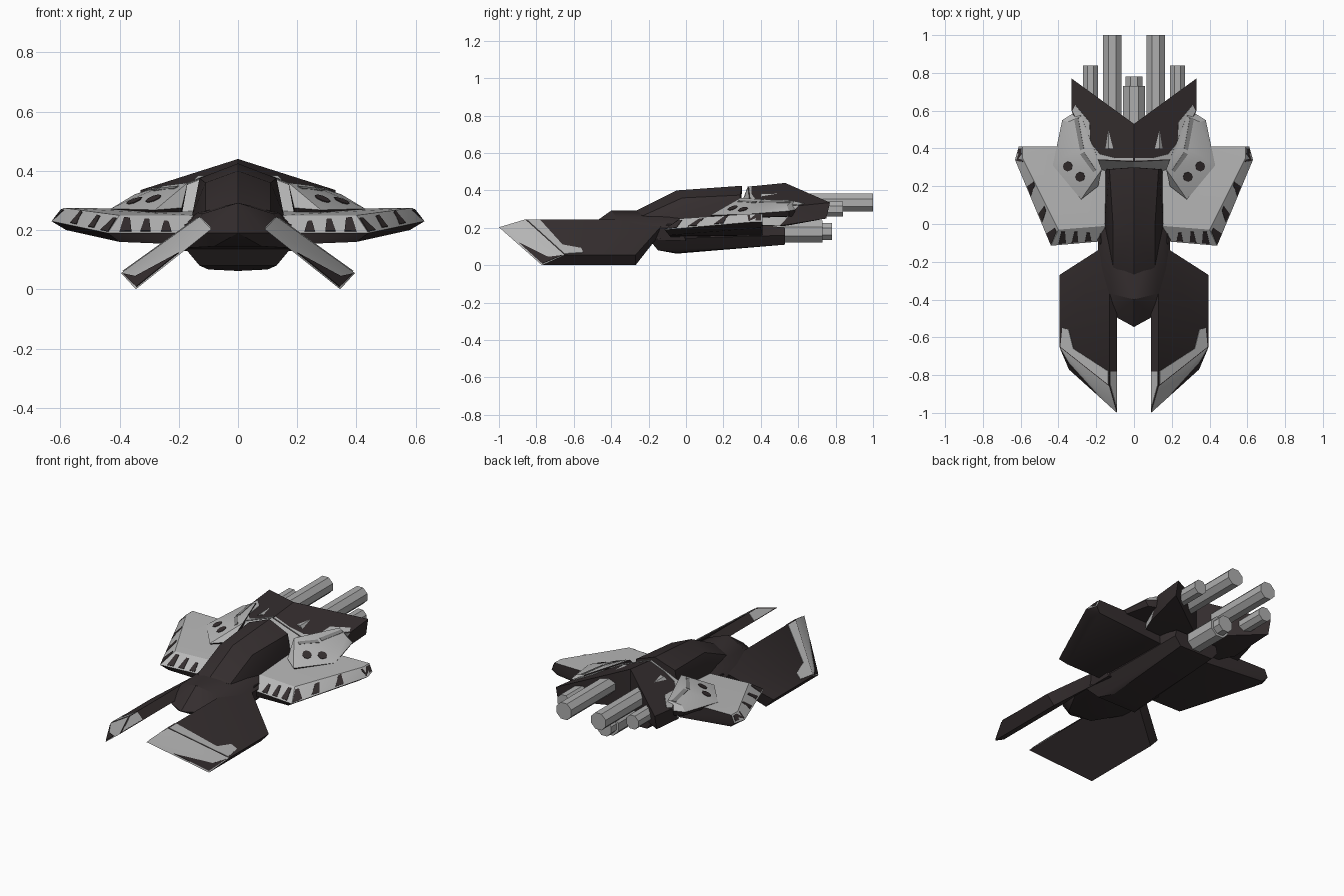
import bpy, bmesh, math
from mathutils import Vector, Matrix
from mathutils.bvhtree import BVHTree


def material(name, c):
    m = bpy.data.materials.new(name)
    m.diffuse_color = (*c, 1)
    return m


DARK = material("dark_brown_hull", (0.035, 0.027, 0.028))
LIGHT = material("light_grey_paint", (0.48, 0.48, 0.48))
MID = material("mid_grey_paint", (0.24, 0.24, 0.24))
METAL = material("engine_metal", (0.42, 0.42, 0.42))


def finish(name, bm, mats, mirror, smooth=True):
    me = bpy.data.meshes.new(name)
    bm.to_mesh(me)
    bm.free()
    ob = bpy.data.objects.new(name, me)
    bpy.context.collection.objects.link(ob)
    for m in mats:
        me.materials.append(m)
    if mirror:
        ob.modifiers.new("mirror", 'MIRROR').use_clip = False
    if smooth:
        bpy.ops.object.select_all(action='DESELECT')
        bpy.context.view_layer.objects.active = ob
        ob.select_set(True)
        bpy.ops.object.shade_smooth_by_angle(angle=math.radians(28))
    return ob


def shell(name, pts, mirror=False, sym=False, paint=None):
    """Faceted convex part; faces whose normal meets the paint rule go light."""
    if sym:
        pts = pts + [(-x, y, z) for x, y, z in pts if x > 0]
    bm = bmesh.new()
    for p in pts:
        bm.verts.new(p)
    r = bmesh.ops.convex_hull(bm, input=bm.verts[:])
    loose = [v for v in bm.verts if not v.link_faces]
    bmesh.ops.delete(bm, geom=loose, context='VERTS')
    bmesh.ops.dissolve_limit(bm, angle_limit=math.radians(1.5),
                             verts=bm.verts[:], edges=bm.edges[:])
    bmesh.ops.recalc_face_normals(bm, faces=bm.faces[:])
    bm.normal_update()
    for f in bm.faces:
        f.material_index = 1 if paint and paint(f.normal) else 0
    tree = BVHTree.FromBMesh(bm)
    finish(name, bm, [DARK, LIGHT] if paint else [DARK], mirror)
    return tree


def decal(name, tree, outline, mat):
    """Thin painted plate dropped from above on to a part, mirrored."""
    hits = [tree.ray_cast(Vector((x, y, 2)), Vector((0, 0, -1))) for x, y in outline]
    hits = [h for h in hits if h[0] is not None]
    if len(hits) < 3:
        return
    bm = bmesh.new()
    up = [bm.verts.new(h[0] + h[1] * 0.003) for h in hits]
    lo = [bm.verts.new(h[0] - h[1] * 0.004) for h in hits]
    bm.faces.new(up)
    bm.faces.new(lo[::-1])
    n = len(up)
    for i in range(n):
        j = (i + 1) % n
        bm.faces.new((up[i], lo[i], lo[j], up[j]))
    bmesh.ops.recalc_face_normals(bm, faces=bm.faces[:])
    finish(name, bm, [mat], True, False)


def engine(name, x, z, r, y0, y1, mirror):
    bm = bmesh.new()
    rot = (Matrix.Translation((x, (y0 + y1) / 2, z)) @ Matrix.Rotation(math.pi / 2, 4, 'X')
           @ Matrix.Rotation(math.pi / 8, 4, 'Z'))
    bmesh.ops.create_cone(bm, cap_ends=True, segments=8, radius1=r, radius2=r,
                          depth=y1 - y0, matrix=rot)
    finish(name, bm, [METAL], mirror, False)


# Engine tubes
engine("main_engine", 0.115, 0.335, 0.053, 0.40, 1.0, True)
engine("side_engine", 0.23, 0.30, 0.044, 0.45, 0.84, True)
engine("belly_engine", 0, 0.18, 0.064, 0.40, 0.73, False)
engine("belly_engine_nozzle", 0, 0.18, 0.05, 0.70, 0.78, False)

# Central body
shell("belly_hull", [
    (0, -0.05, 0.062), (0.10, -0.05, 0.067), (0.13, -0.15, 0.08), (0.18, -0.2, 0.14),
    (0.18, -0.1, 0.22), (0.11, 0.53, 0.11), (0.15, 0.53, 0.16), (0.14, 0.53, 0.20),
    (0.17, 0.3, 0.23)], sym=True)
shell("nose", [
    (0, -0.545, 0.19), (0.10, -0.49, 0.19), (0, -0.40, 0.292), (0.12, -0.37, 0.255),
    (0.18, -0.34, 0.20), (0.195, -0.03, 0.20), (0, 0, 0.29), (0.14, 0, 0.26),
    (0.08, -0.46, 0.145), (0.17, -0.30, 0.14), (0.18, 0, 0.13)], sym=True)
shell("spine_canopy", [
    (0, -0.28, 0.285), (0.11, -0.23, 0.265), (0.155, 0, 0.25), (0, -0.05, 0.40),
    (0.11, -0.02, 0.36), (0, 0.30, 0.425), (0.13, 0.29, 0.375), (0.15, 0.29, 0.25),
    (0.155, 0.05, 0.20), (0.15, 0.29, 0.20), (0, -0.26, 0.24)], sym=True)

# Swept rear cover, a convex half mirrored into a V
cover = shell("rear_cover", [
    (0, 0.33, 0.42), (0, 0.53, 0.44), (0.33, 0.77, 0.335), (0.33, 0.60, 0.318),
    (0.20, 0.34, 0.343), (0.33, 0.75, 0.25), (0.30, 0.50, 0.21), (0, 0.53, 0.21),
    (0, 0.25, 0.21), (0.20, 0.27, 0.22)], mirror=True,
    paint=lambda n: n.y < -0.3 and n.z > 0)
decal("cover_light_border", cover, [
    (0.005, 0.335), (0.195, 0.343), (0.325, 0.60), (0.31, 0.63), (0.235, 0.54),
    (0.23, 0.43), (0.18, 0.37), (0.10, 0.35), (0.005, 0.35)], LIGHT)

# Shoulder plates with dark spots
shoulder = shell("shoulder_plate", [
    (0.17, 0.29, 0.36), (0.25, 0.42, 0.35), (0.28, 0.57, 0.345), (0.20, 0.25, 0.315),
    (0.36, 0.36, 0.305), (0.35, 0.54, 0.32), (0.19, 0.20, 0.275), (0.28, 0.13, 0.268),
    (0.43, 0.31, 0.272), (0.38, 0.55, 0.29), (0.30, 0.60, 0.30), (0.19, 0.22, 0.25),
    (0.28, 0.15, 0.25), (0.42, 0.32, 0.258), (0.36, 0.55, 0.26), (0.28, 0.58, 0.26)],
    mirror=True, paint=lambda n: n.z > 0.15)
for i, (cx, cy) in enumerate([(0.35, 0.305), (0.285, 0.25)]):
    decal(f"shoulder_spot_{i}", shoulder,
          [(cx + 0.026 * math.cos(k * math.pi / 4), cy + 0.026 * math.sin(k * math.pi / 4))
           for k in range(8)], DARK)
decal("shoulder_stripe", shoulder,
      [(0.265, 0.40), (0.285, 0.39), (0.315, 0.55), (0.295, 0.56)], MID)
decal("shoulder_stripe_front", shoulder,
      [(0.20, 0.285), (0.215, 0.275), (0.285, 0.37), (0.265, 0.38)], MID)

# Wings: light on top, dark below, dark nicks along the edge
wing = shell("wing", [
    (0.15, -0.08, 0.15), (0.40, -0.09, 0.16), (0.58, 0.32, 0.20), (0.58, 0.40, 0.20),
    (0.15, 0.41, 0.16), (0.15, -0.09, 0.19), (0.44, -0.115, 0.19), (0.63, 0.34, 0.23),
    (0.61, 0.41, 0.23), (0.15, -0.01, 0.25), (0.40, -0.03, 0.25), (0.59, 0.35, 0.275),
    (0.59, 0.41, 0.275), (0.15, 0.41, 0.27)], mirror=True, paint=lambda n: n.z > 0.3)
nicks = [
    [(0.595, 0.40), (0.588, 0.33), (0.622, 0.335), (0.609, 0.40)],
    [(0.565, 0.20), (0.53, 0.225), (0.525, 0.205), (0.545, 0.15)],
    [(0.505, 0.055), (0.475, 0.095), (0.465, 0.07), (0.485, 0.01)],
    [(0.463, -0.05), (0.42, -0.02), (0.41, -0.04), (0.438, -0.108)],
    [(0.40, -0.105), (0.385, -0.04), (0.365, -0.04), (0.36, -0.10)],
    [(0.33, -0.098), (0.315, -0.04), (0.30, -0.04), (0.295, -0.095)],
    [(0.26, -0.093), (0.25, -0.045), (0.235, -0.045), (0.225, -0.09)]]
for i, o in enumerate(nicks):
    decal(f"wing_nick_{i}", wing, o, DARK)

# Drooping forward fins with chisel tips
fin = shell("forward_fin", [
    (0.09, -1.0, 0.203), (0.345, -0.77, 0.0), (0.345, -0.27, 0.0), (0.09, -0.11, 0.203),
    (0.13, -0.86, 0.245), (0.395, -0.65, 0.055), (0.395, -0.27, 0.055),
    (0.13, -0.10, 0.245)], mirror=True, paint=lambda n: n.y < -0.2 and n.z > 0)
decal("fin_light_band", fin, [
    (0.135, -0.85), (0.388, -0.65), (0.378, -0.55), (0.345, -0.56), (0.32, -0.66),
    (0.135, -0.78)], LIGHT)
decal("fin_inner_tip", fin,
      [(0.127, -0.85), (0.093, -0.975), (0.093, -0.78), (0.127, -0.78)], LIGHT)
decal("fin_dark_edge", fin,
      [(0.20, -0.895), (0.342, -0.768), (0.388, -0.662), (0.345, -0.735)], DARK)
